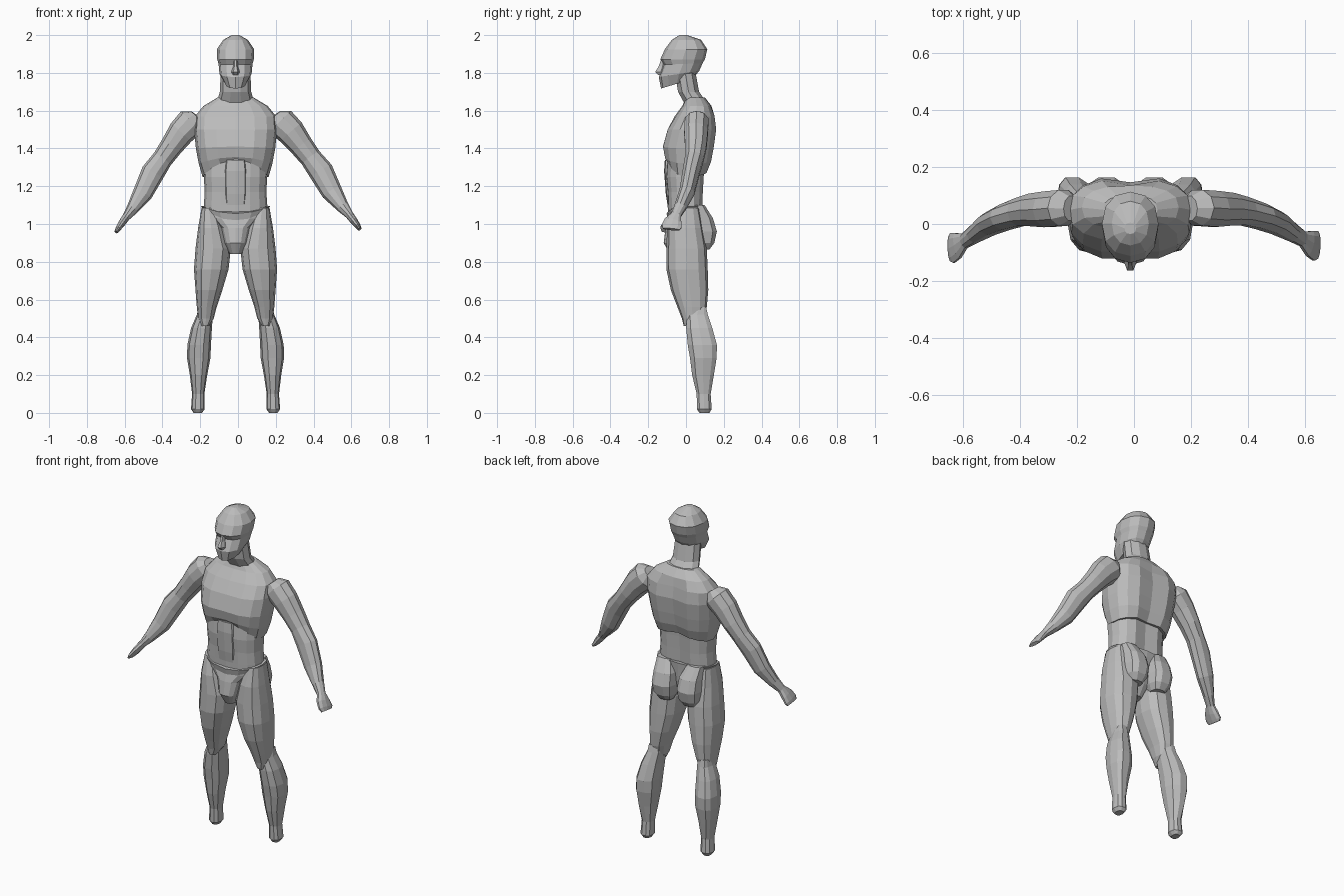
import bpy, math
from mathutils import Vector

AXIS = -0.013  # mid line of the body
skin = bpy.data.materials.new("warm_grey")
skin.diffuse_color = (0.5, 0.5, 0.5, 1)


def skin_rings(name, rings, flip=False):
    """Join rings of points into a closed flat-faced shell."""
    n = len(rings[0])
    verts = [tuple(p) for r in rings for p in r]
    faces = [(a * n + i, a * n + (i + 1) % n, (a + 1) * n + (i + 1) % n, (a + 1) * n + i)
             for a in range(len(rings) - 1) for i in range(n)]
    faces += [tuple(reversed(range(n))), tuple(range(len(verts) - n, len(verts)))]
    if flip:
        faces = [f[::-1] for f in faces]
    me = bpy.data.meshes.new(name)
    me.from_pydata(verts, [], faces)
    me.materials.append(skin)
    ob = bpy.data.objects.new(name, me)
    bpy.context.collection.objects.link(ob)
    return ob


def oval(z, x0, x1, yf, yb, n, power=1.0, shape=None, side=1):
    """Level ring between x0..x1 and yf (front)..yb (back)."""
    cx, rx, cy, ry = (x0 + x1) / 2, (x1 - x0) / 2, (yf + yb) / 2, (yb - yf) / 2
    pts = []
    for i in range(n):
        a = 2 * math.pi * i / n
        c, s = math.cos(a), math.sin(a)
        u = math.copysign(abs(c) ** power, c)
        v = math.copysign(abs(s) ** power, s)
        p = Vector((cx + rx * u, cy + ry * v, z))
        if shape:
            p += Vector(shape(u, v, p))
        p.x = AXIS + side * p.x
        pts.append(p)
    return pts


def body(name, table, n=16, power=0.8, shape=None):
    """Central part; rows are z, half width, front, back."""
    rings = []
    for k, (z, rx, yf, yb) in enumerate(table):
        fn = (lambda u, v, p, k=k: shape(k, u, v, p)) if shape else None
        rings.append(oval(z, -rx, rx, yf, yb, n, power, fn))
    return skin_rings(name, rings)


def pair(name, table, n=10, power=0.85, shape=None):
    """Left and right part; rows are z, inner, outer, front, back."""
    for label, side in (("right", 1), ("left", -1)):
        skin_rings(f"{name}_{label}", [oval(*row, n, power, shape, side) for row in table], side < 0)


# chest with arched rib line and spine groove
def chest_shape(k, u, v, p):
    arch = (0.085, 0.035, 0.01, 0, 0, 0, 0)[k] * max(0, 1 - u * u) * (1 if v < 0 else 0.3)
    groove = -0.022 if v > 0.9 and abs(u) < 0.1 and k < 5 else 0
    cleft = 0.008 if v < -0.9 and abs(u) < 0.1 and k < 4 else 0
    return 0, groove + cleft, arch


body("chest", [(1.25, .175, -.10, .115), (1.32, .195, -.118, .14), (1.40, .21, -.13, .155),
               (1.50, .22, -.105, .168), (1.57, .215, -.06, .158), (1.625, .17, -.02, .135),
               (1.67, .095, 0.0, .10)], shape=chest_shape)

# neck
body("neck", [(1.58, .11, -.02, .13), (1.64, .10, -.012, .115), (1.70, .083, -.045, .072),
              (1.82, .078, -.065, .05)], 10, 1)


# abdomen with a spine groove
def waist_shape(k, u, v, p):
    return 0, (-0.018 if v > 0.9 and abs(u) < 0.1 else 0), 0


body("abdomen", [(1.03, .165, -.095, .085), (1.10, .168, -.097, .092), (1.17, .163, -.10, .095),
                 (1.25, .168, -.108, .10), (1.36, .17, -.10, .11)], shape=waist_shape)

# stomach muscle panel
body("stomach_panel", [(1.10, .055, -.098, -.06), (1.16, .06, -.107, -.06), (1.28, .062, -.116, -.06),
                       (1.34, .055, -.112, -.06)], 8, 0.6)


# pelvis, waistband dipping at the front
def pelvis_shape(k, u, v, p):
    return 0, 0, (-0.04 * (1 - u * u) if v < 0 and k > 2 else 0)


body("pelvis", [(0.84, .032, -.085, .03), (0.90, .062, -.118, .07), (0.98, .085, -.108, .09),
                (1.06, .16, -.095, .095), (1.095, .184, -.103, .098)], 16, 0.8, pelvis_shape)

# buttocks
pair("buttock", [(0.865, .04, .12, .04, .125), (0.90, .02, .145, .03, .152), (0.96, .015, .152, .02, .166),
                 (1.03, .02, .15, .02, .145), (1.10, .05, .15, .02, .10)], 10, 0.75)

# thighs
pair("thigh", [(1.085, .10, .18, -.075, .07), (0.98, .06, .198, -.10, .09), (0.87, .025, .212, -.104, .11),
               (0.76, .037, .22, -.104, .115), (0.65, .07, .212, -.08, .118), (0.56, .10, .205, -.045, .11),
               (0.50, .115, .198, -.022, .09), (0.46, .14, .18, -.012, .03)][::-1], 12)


# lower legs, calf bulging to the outer back
def calf_shape(u, v, p):
    return (0.018 * max(0, v) * (1 - abs(u)) if p.z > 0.15 else 0), 0, 0


pair("lower_leg", [(0.0, .178, .222, .07, .125), (0.02, .163, .236, .056, .138), (0.10, .165, .23, .055, .132),
                   (0.20, .15, .242, .03, .15), (0.29, .133, .257, .018, .165), (0.36, .13, .255, .006, .167),
                   (0.45, .125, .235, -.002, .142), (0.52, .12, .205, .0, .118), (0.56, .13, .195, .03, .108)],
     10, 0.85, calf_shape)


# head with a sloping jaw line
def head_shape(k, u, v, p):
    slope = (0.3, 0.15, 0.04, 0, 0, 0, 0)[k]
    return 0, 0, slope * p.y


body("head", [(1.757, .055, -.132, .035), (1.80, .085, -.144, .07), (1.848, .09, -.118, .088),
              (1.872, .097, -.136, .10), (1.925, .099, -.112, .113), (1.975, .065, -.075, .08),
              (2.0, .02, -.035, .005)], 12, 0.9, head_shape)

# nose
body("nose", [(1.788, .016, -.150, -.10), (1.806, .022, -.167, -.10), (1.835, .012, -.148, -.10),
              (1.87, .012, -.134, -.10)], 6, 1)

# arms and hands: x, y, z, radius across, radius in the arm plane
ARM = [(.195, .055, 1.575, .045, .035), (.222, .057, 1.542, .066, .082), (.28, .053, 1.487, .066, .076),
       (.335, .052, 1.415, .060, .064), (.385, .045, 1.35, .052, .058), (.44, .028, 1.278, .047, .066),
       (.497, .005, 1.17, .042, .056), (.555, -.03, 1.09, .033, .034), (.59, -.052, 1.048, .028, .022),
       (.615, -.068, 1.015, .048, .020), (.635, -.076, .988, .056, .015), (.645, -.078, .972, .046, .010)]
# hand parts share the wrist ring so that the arm and the hand meet exactly
for part, lo, hi in (("upper_arm", 0, 6), ("forearm", 5, 9), ("hand", 8, 12)):
    for label, side in (("right", 1), ("left", -1)):
        rings = []
        for i in range(lo, hi):
            x, y, z, ru, rv = ARM[i]
            a, b = Vector(ARM[max(i - 1, 0)][:3]), Vector(ARM[min(i + 1, len(ARM) - 1)][:3])
            t = (b - a).normalized()
            across = (Vector((0, 1, 0)) - t * t.y).normalized()
            lift = across.cross(t)
            ring = []
            for j in range(10):
                g = 2 * math.pi * (j + 0.5) / 10
                p = Vector((x, y, z)) + across * ru * math.cos(g) + lift * rv * math.sin(g)
                if side < 0:
                    k = min(1, max(0, (p.x - 0.2) / 0.45))
                    p = Vector((-p.x + 2 * AXIS * (1 - k), p.y - 0.008 * k, p.z - 0.015 * k))
                ring.append(p)
            rings.append(ring)
        skin_rings(f"{part}_{label}", rings, side < 0)

# make every shell face outwards
import bmesh
for ob in bpy.context.collection.objects:
    bm = bmesh.new()
    bm.from_mesh(ob.data)
    bmesh.ops.recalc_face_normals(bm, faces=bm.faces)
    bm.to_mesh(ob.data)
    bm.free()
